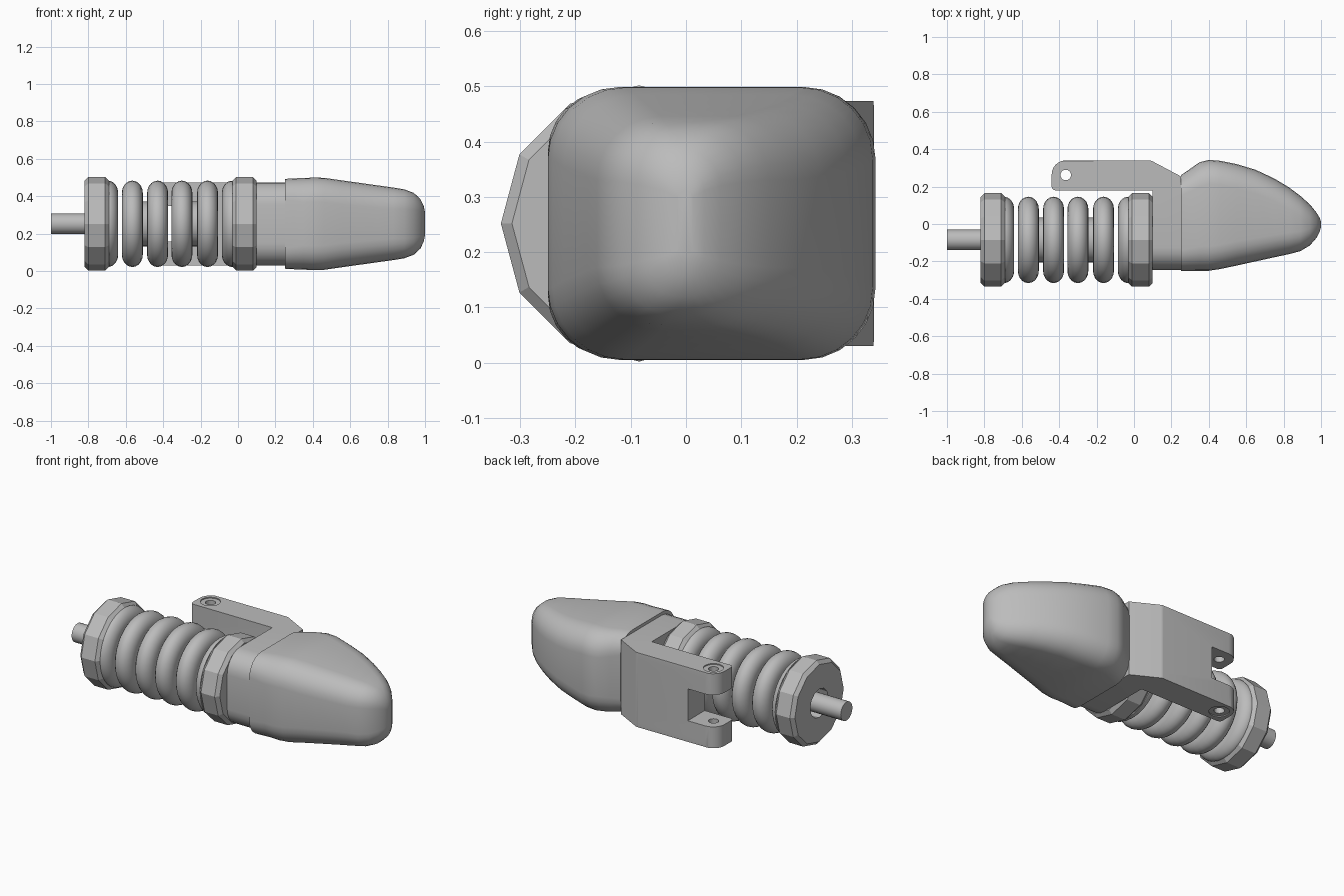
import bpy, bmesh, math
from mathutils import Vector, Matrix

if "Cube" in bpy.data.objects:
    bpy.data.objects.remove(bpy.data.objects["Cube"], do_unlink=True)

AXIS_Y, MID_Z = -0.085, 0.252

grey = bpy.data.materials.new("plain grey")
grey.use_nodes = True
grey.diffuse_color = (0.5, 0.5, 0.5, 1)
grey.node_tree.nodes["Principled BSDF"].inputs["Base Color"].default_value = (0.5, 0.5, 0.5, 1)


def finish(name, bm, angle=35):
    bmesh.ops.recalc_face_normals(bm, faces=bm.faces)
    mesh = bpy.data.meshes.new(name)
    bm.to_mesh(mesh)
    bm.free()
    mesh.materials.append(grey)
    obj = bpy.data.objects.new(name, mesh)
    bpy.context.collection.objects.link(obj)
    bpy.ops.object.select_all(action='DESELECT')
    obj.select_set(True)
    bpy.context.view_layer.objects.active = obj
    if angle:
        bpy.ops.object.shade_smooth_by_angle(angle=math.radians(angle))
    return obj


def loft(name, rings, closed=False, angle=35):
    """Skin a list of equal-length point rings, capping both ends unless closed."""
    bm = bmesh.new()
    loops = [[bm.verts.new(p) for p in ring] for ring in rings]
    pairs = list(zip(loops, loops[1:]))
    if closed:
        pairs.append((loops[-1], loops[0]))
    else:
        bm.faces.new(loops[0])
        bm.faces.new(loops[-1])
    for a, b in pairs:
        for i in range(len(a)):
            j = (i + 1) % len(a)
            bm.faces.new((a[i], a[j], b[j], b[i]))
    return finish(name, bm, angle)


def lathe(name, profile, sides=32, closed=False, angle=35):
    """Turn (x, radius) points about the long axis."""
    turns = [2 * math.pi * i / sides for i in range(sides)]
    rings = [[(x, AXIS_Y + r * math.cos(t), MID_Z + r * math.sin(t)) for t in turns]
             for x, r in profile]
    return loft(name, rings, closed, angle)


def bulge(x, start=-90, end=90, steps=10):
    """Rounded rim of one bellows fold, start and end in degrees from outward."""
    angles = [math.radians(start + (end - start) * i / steps) for i in range(steps + 1)]
    return [(x + 0.056 * math.sin(a), 0.165 + 0.066 * math.cos(a)) for a in angles]


def cut(target, cutter):
    mod = target.modifiers.new("cut", 'BOOLEAN')
    mod.operation, mod.solver, mod.object = 'DIFFERENCE', 'EXACT', cutter
    bpy.context.view_layer.objects.active = target
    bpy.ops.object.modifier_apply(modifier=mod.name)
    bpy.data.objects.remove(cutter, do_unlink=True)


# Rod and the two faceted nuts
lathe("rod", [(-1, 0.055), (-0.7, 0.055)], 24)
lathe("rear_nut", [(-0.82, 0.085), (-0.82, 0.23), (-0.8, 0.25), (-0.71, 0.25),
                   (-0.69, 0.23), (-0.69, 0.085)], 12, True, 20)
lathe("front_nut", [(-0.03, 0.23), (-0.01, 0.25), (0.08, 0.25), (0.1, 0.23)], 12, False, 20)

# Bellows: two waisted pairs of folds, and a half fold on each nut
for name, x1, x2 in (("rear_bellows", -0.565, -0.43), ("front_bellows", -0.3, -0.163)):
    mid = (x1 + x2) / 2
    lathe(name, bulge(x1) + [(mid - 0.015, 0.12), (mid + 0.015, 0.12)] + bulge(x2))
lathe("rear_half_fold", [(-0.69, 0.23)] + bulge(-0.697, 10, 90))
lathe("front_half_fold", bulge(-0.03, -90, -10) + [(-0.03, 0.23)])


# Bracket: collar and side arm cut from one extruded outline
def arc(cx, cy, r, a, b, steps=6):
    angles = [math.radians(a + (b - a) * i / steps) for i in range(steps + 1)]
    return [(cx + r * math.cos(t), cy + r * math.sin(t)) for t in angles]


outline = [(0.1, 0.18), (0.1, -0.245), (0.25, -0.245), (0.25, 0.255)]
outline += arc(0.08, 0.3, 0.04, 62, 90, 3) + arc(-0.365, 0.265, 0.075, 90, 180)
outline += arc(-0.42, 0.2, 0.02, 180, 270, 3)
bm = bmesh.new()
base = bm.faces.new([bm.verts.new((x, y, 0.03)) for x, y in outline])
top = bmesh.ops.extrude_face_region(bm, geom=[base])["geom"]
bmesh.ops.translate(bm, verts=[g for g in top if isinstance(g, bmesh.types.BMVert)],
                    vec=(0, 0, 0.444))
for radius, test in ((0.035, lambda y: y > 0.33), (0.12, lambda y: y < -0.2)):
    rims = [e for e in bm.edges
            if all(test(v.co.y) for v in e.verts)
            and abs(e.verts[0].co.z - e.verts[1].co.z) < 0.001
            and abs(e.verts[0].co.x - e.verts[1].co.x) > 0.1]
    bmesh.ops.bevel(bm, geom=rims, offset=radius, segments=6, profile=0.5, affect='EDGES')
bracket = finish("bracket_arm", bm)

# Fork slot and pin hole at the free end of the arm
bm = bmesh.new()
bmesh.ops.create_cube(bm, size=1, matrix=Matrix.Translation((-0.4, 0.26, MID_Z))
                      @ Matrix.Diagonal((0.3, 0.4, 0.19, 1)))
cut(bracket, finish("slot_cutter", bm, 0))
for radius, z, depth in ((0.028, MID_Z, 1), (0.055, 0.478, 0.02), (0.055, 0.026, 0.02)):
    bm = bmesh.new()
    bmesh.ops.create_cone(bm, cap_ends=True, segments=24, radius1=radius, radius2=radius,
                          depth=depth, matrix=Matrix.Translation((-0.365, 0.262, z)))
    cut(bracket, finish("hole_cutter", bm, 0))


# Head: rounded rectangles swept to a blunt nose
def rounded_section(x, y0, y1, half, r):
    ring = []
    for k, (cy, cz) in enumerate(((y1 - r, half - r), (y0 + r, half - r),
                                  (y0 + r, r - half), (y1 - r, r - half))):
        ring += [(x, p, MID_Z + q) for p, q in arc(cy, cz, r, 90 * k, 90 * k + 90)]
    return ring


stations = [(0.25, -0.25, 0.26, 0.24, 0.11), (0.3, -0.25, 0.295, 0.243, 0.12),
            (0.35, -0.25, 0.33, 0.245, 0.13), (0.4, -0.25, 0.343, 0.247, 0.13),
            (0.46, -0.241, 0.338, 0.246, 0.13), (0.55, -0.222, 0.32, 0.233, 0.13),
            (0.65, -0.2, 0.29, 0.219, 0.125), (0.75, -0.178, 0.243, 0.205, 0.12),
            (0.83, -0.161, 0.195, 0.194, 0.115), (0.89, -0.145, 0.15, 0.184, 0.105),
            (0.94, -0.115, 0.105, 0.165, 0.09), (0.975, -0.075, 0.062, 0.133, 0.065),
            (0.993, -0.04, 0.033, 0.095, 0.036), (1, -0.015, 0.012, 0.06, 0.013)]
loft("head", [rounded_section(*s) for s in stations], angle=40)
